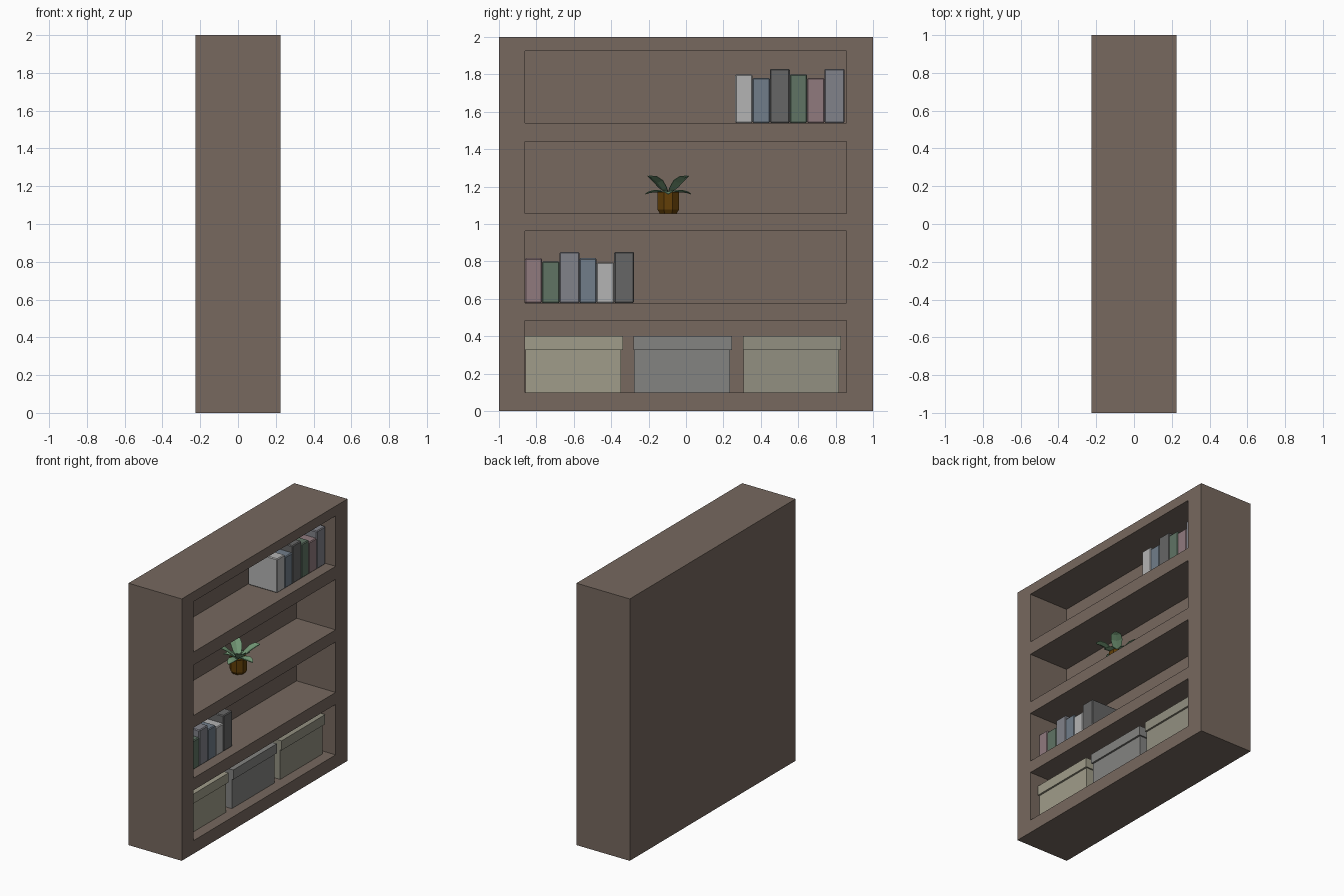
import bpy, bmesh, math
from mathutils import Vector, Matrix

if "Cube" in bpy.data.objects:
    bpy.data.objects.remove(bpy.data.objects["Cube"])


def material(name, srgb):
    m = bpy.data.materials.new(name)
    m.diffuse_color = (*[(c / 255) ** 2.2 for c in srgb], 1)
    m.use_nodes = True
    m.node_tree.nodes["Principled BSDF"].inputs["Base Color"].default_value = m.diffuse_color
    return m


def make(name, bm, mat=None):
    bmesh.ops.recalc_face_normals(bm, faces=bm.faces)
    me = bpy.data.meshes.new(name)
    bm.to_mesh(me)
    bm.free()
    ob = bpy.data.objects.new(name, me)
    bpy.context.collection.objects.link(ob)
    if mat:
        me.materials.append(mat)
    return ob


def add_box(bm, lo, hi):
    lo, hi = Vector(lo), Vector(hi)
    m = Matrix.Translation((lo + hi) / 2) @ Matrix.Diagonal((*(hi - lo), 1))
    return bmesh.ops.create_cube(bm, size=1, matrix=m)["verts"]


def box(name, lo, hi, mat, bevel=0):
    bm = bmesh.new()
    add_box(bm, lo, hi)
    if bevel:
        bmesh.ops.bevel(bm, geom=bm.edges[:], offset=bevel, segments=1, affect="EDGES")
    return make(name, bm, mat)


wood = material("wood", (118, 104, 95))
colours = {
    "white": material("white", (178, 178, 178)),
    "blue": material("blue", (112, 124, 136)),
    "dark": material("dark", (102, 102, 102)),
    "green": material("green", (96, 115, 100)),
    "pink": material("pink", (143, 121, 125)),
    "slate": material("slate", (128, 129, 136)),
}
BACK = -0.10
FLOORS = (0.10, 0.577, 1.055, 1.54)

# bookcase: solid block with four shelf recesses opening towards +x
case = box("bookcase", (-0.225, -1, 0), (0.225, 1, 2), wood)
bm = bmesh.new()
for z in FLOORS:
    add_box(bm, (BACK - 0.005, -0.86, z), (0.3, 0.857, z + 0.385))
cutter = make("shelf_cutter", bm)
cutter.hide_render = True
mod = case.modifiers.new("recesses", "BOOLEAN")
mod.operation, mod.object, mod.solver = "DIFFERENCE", cutter, "EXACT"
bpy.context.view_layer.objects.active = case
bpy.ops.object.modifier_apply(modifier=mod.name)
bpy.data.objects.remove(cutter)


# two rows of books
def book_row(prefix, y, z, books):
    for i, (colour, width, height) in enumerate(books):
        box(f"{prefix}_book_{i + 1}", (BACK, y, z), (0.147, y + width, z + height),
            colours[colour], 0.006)
        y += width


book_row("upper", 0.263, FLOORS[3],
         [("white", 0.092, 0.26), ("blue", 0.094, 0.24), ("dark", 0.106, 0.29),
          ("green", 0.092, 0.26), ("pink", 0.094, 0.24), ("slate", 0.106, 0.29)])
book_row("lower", -0.862, FLOORS[1],
         [("pink", 0.092, 0.24), ("green", 0.094, 0.222), ("slate", 0.106, 0.274),
          ("blue", 0.092, 0.24), ("white", 0.094, 0.218), ("dark", 0.106, 0.274)])

# storage boxes with overhanging lids
for i, (y, rgb) in enumerate([(-0.862, (158, 155, 136)), (-0.28, (130, 130, 128)),
                              (0.304, (145, 143, 128))]):
    mat = material(f"storage_{i + 1}", rgb)
    box(f"storage_box_{i + 1}", (BACK, y + 0.003, 0.10), (0.142, y + 0.515, 0.33), mat)
    box(f"storage_lid_{i + 1}", (BACK, y, 0.327), (0.156, y + 0.526, 0.40), mat)

# octagonal plant pot with chamfered foot and sunken soil
centre = Vector((0.07, -0.095, FLOORS[2]))
bm = bmesh.new()
rings = []
for r, z in [(0.048, 0), (0.062, 0.022), (0.062, 0.115), (0.052, 0.115), (0.05, 0.1)]:
    rings.append([bm.verts.new(centre + Vector((r * math.cos(a), r * math.sin(a), z)))
                  for a in [(k + 0.5) * math.pi / 4 for k in range(8)]])
for a, b in zip(rings, rings[1:]):
    for k in range(8):
        j = (k + 1) % 8
        bm.faces.new((a[k], a[j], b[j], b[k]))
bm.faces.new(rings[0][::-1])
bm.faces.new(rings[-1])
make("plant_pot", bm, material("clay", (98, 65, 16)))

# leaves: four raised on the diagonals, four spread flat between them
leaf_green = material("leaf", (112, 148, 115))


def leaf(name, angle, profile):
    bm = bmesh.new()
    rot = Matrix.Rotation(angle, 4, "Z")
    rows = []
    for r, z, w in profile:
        rows.append([bm.verts.new(centre + rot @ Vector((r, s * w, z + abs(s) * w * 0.3)))
                     for s in (-1, 0, 1)])
    for a, b in zip(rows, rows[1:]):
        for k in (0, 1):
            bm.faces.new((a[k], a[k + 1], b[k + 1], b[k]))
    ob = make(name, bm, leaf_green)
    ob.modifiers.new("thickness", "SOLIDIFY").thickness = 0.004


RAISED = [(0.005, 0.11, 0.008), (0.04, 0.133, 0.03), (0.08, 0.168, 0.04),
          (0.12, 0.192, 0.033), (0.15, 0.202, 0.006)]
FLAT = [(0.005, 0.105, 0.008), (0.04, 0.118, 0.025), (0.075, 0.118, 0.032),
        (0.105, 0.113, 0.022), (0.122, 0.107, 0.004)]
for k in range(4):
    leaf(f"raised_leaf_{k + 1}", (k + 0.5) * math.pi / 2, RAISED)
    leaf(f"flat_leaf_{k + 1}", k * math.pi / 2, FLAT)
